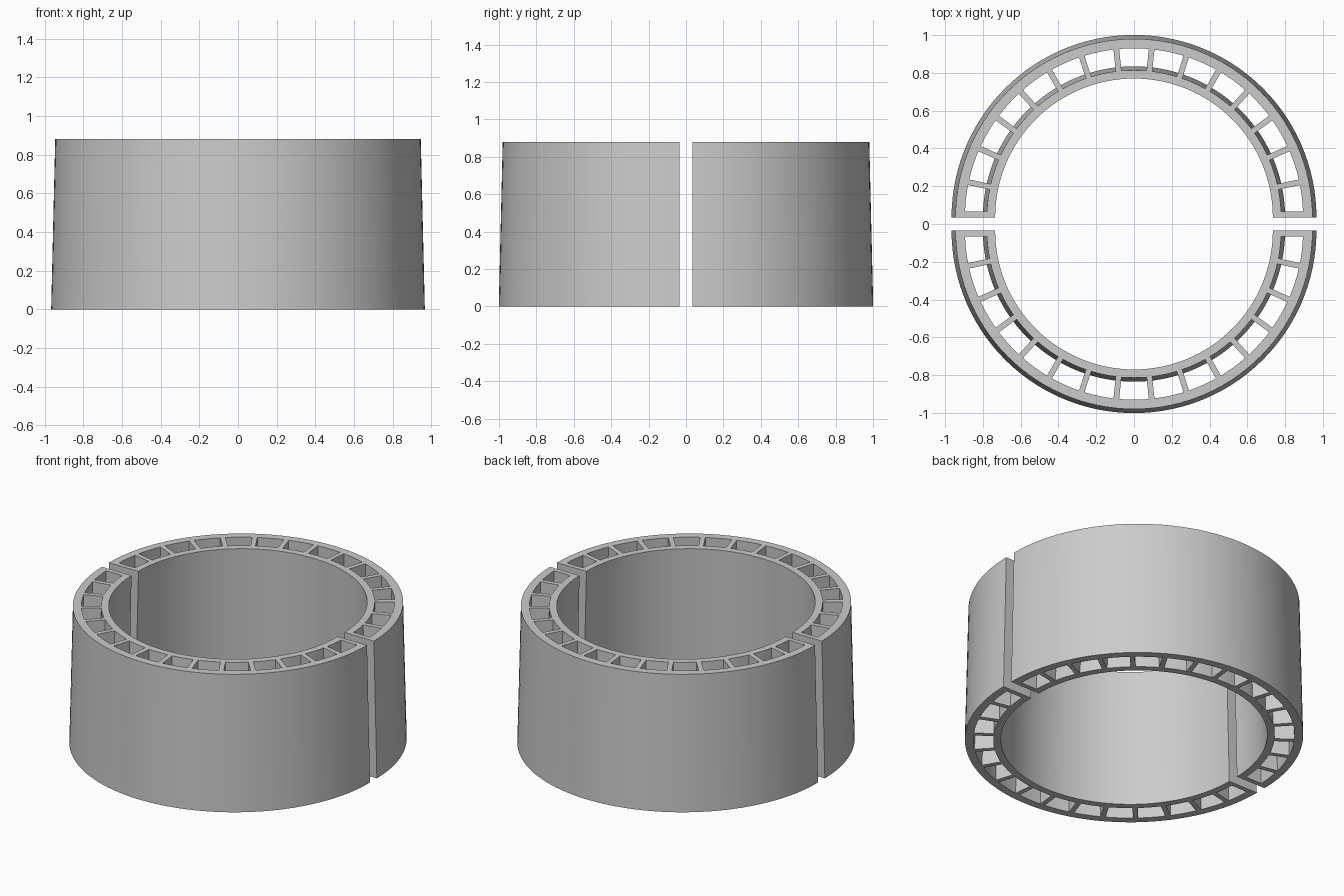
import bpy, bmesh, math

cube = bpy.data.objects.get("Cube")
if cube:
    bpy.data.objects.remove(cube, do_unlink=True)

HEIGHT = 0.88
TAPER = 0.021          # every wall leans inward by this much over the height
GAP = 0.035            # half the slot between the two halves
INNER, OUTER = 0.756, 0.966
POCKET_IN, POCKET_OUT = 0.80, 0.916
POCKETS = 15
WALL = 0.03            # rib and end wall thickness

grey = bpy.data.materials.new("light grey")
grey.use_nodes = True
colour = (0.6, 0.6, 0.6, 1)
grey.diffuse_color = colour
grey.node_tree.nodes["Principled BSDF"].inputs["Base Color"].default_value = colour


def arc_solid(bm, r_in, r_out, z0, z1, a0, a1, inset0, inset1, segments):
    """Leaning ring sector whose end planes are inset by a constant distance."""
    sections = []
    for i in range(segments + 1):
        f = i / segments
        section = []
        for r, z in ((r_in, z0), (r_out, z0), (r_out, z1), (r_in, z1)):
            r -= TAPER * z / HEIGHT
            start, end = a0 + math.asin(inset0 / r), a1 - math.asin(inset1 / r)
            a = start + (end - start) * f
            section.append(bm.verts.new((r * math.cos(a), r * math.sin(a), z)))
        sections.append(section)
    for s, t in zip(sections, sections[1:]):
        for k in range(4):
            n = (k + 1) % 4
            bm.faces.new((s[k], s[n], t[n], t[k]))
    bm.faces.new(sections[0][::-1])
    bm.faces.new(sections[-1])


def make_object(name, bm):
    bmesh.ops.recalc_face_normals(bm, faces=bm.faces)
    mesh = bpy.data.meshes.new(name)
    bm.to_mesh(mesh)
    bm.free()
    mesh.materials.append(grey)
    obj = bpy.data.objects.new(name, mesh)
    bpy.context.collection.objects.link(obj)
    return obj


# Solid half ring
bm = bmesh.new()
arc_solid(bm, INNER, OUTER, 0, HEIGHT, 0, math.pi, 0, 0, POCKETS * 4)
back = make_object("back_half_ring", bm)

# Open pockets between the ribs
bm = bmesh.new()
step = math.pi / POCKETS
for i in range(POCKETS):
    first = WALL if i == 0 else WALL / 2
    last = WALL if i == POCKETS - 1 else WALL / 2
    arc_solid(bm, POCKET_IN, POCKET_OUT, -0.1, HEIGHT + 0.1,
              i * step, (i + 1) * step, first, last, 4)
cutter = make_object("pocket_cutter", bm)
cutter.hide_render = True

cut = back.modifiers.new("pockets", 'BOOLEAN')
cut.operation = 'DIFFERENCE'
cut.solver = 'EXACT'
cut.object = cutter
bpy.context.view_layer.objects.active = back
bpy.ops.object.modifier_apply(modifier=cut.name)
bpy.data.objects.remove(cutter, do_unlink=True)

# Smooth curved walls with sharp rims
bpy.ops.object.select_all(action='DESELECT')
back.select_set(True)
bpy.ops.object.shade_smooth_by_angle(angle=math.radians(30))

# Second half, turned to face the first across the slot
front = bpy.data.objects.new("front_half_ring", back.data.copy())
bpy.context.collection.objects.link(front)
front.rotation_euler.z = math.pi
back.location.y = GAP
front.location.y = -GAP
